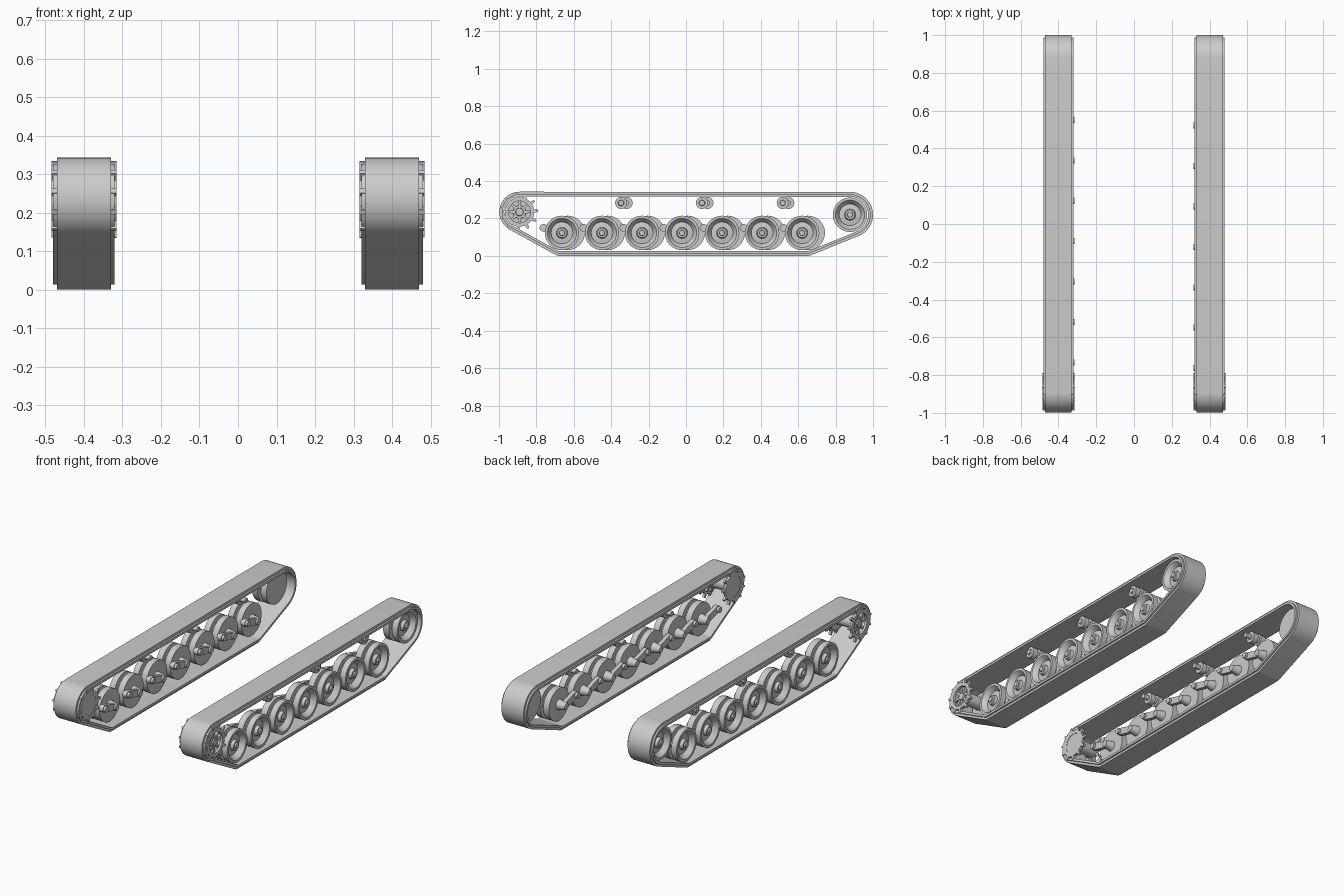
import bpy, bmesh, math
from math import sin, cos, pi, tau

cube = bpy.data.objects.get("Cube")
if cube:
    bpy.data.objects.remove(cube)

grey = bpy.data.materials.new("plain grey")
grey.use_nodes = True
colour = (0.6, 0.6, 0.6, 1)
grey.diffuse_color = colour
grey.node_tree.nodes["Principled BSDF"].inputs["Base Color"].default_value = colour


def finish(bm, name, side, y, z):
    """Turn a bmesh into an object on one track; local x points outward."""
    for v in bm.verts:
        v.co.x *= side
    bmesh.ops.remove_doubles(bm, verts=bm.verts, dist=1e-5)
    bmesh.ops.recalc_face_normals(bm, faces=bm.faces)
    mesh = bpy.data.meshes.new(name)
    bm.to_mesh(mesh)
    bm.free()
    mesh.materials.append(grey)
    ob = bpy.data.objects.new(name, mesh)
    bpy.context.collection.objects.link(ob)
    ob.location = (side * 0.4, y, z)
    bpy.ops.object.select_all(action='DESELECT')
    ob.select_set(True)
    bpy.context.view_layer.objects.active = ob
    bpy.ops.object.shade_smooth_by_angle(angle=math.radians(30))
    return ob


def loft(bm, loops, closed):
    """Skin a list of equal-length closed loops."""
    rows = [[bm.verts.new(p) for p in loop] for loop in loops]
    n = len(rows[0])
    pairs = list(zip(rows, rows[1:])) + ([(rows[-1], rows[0])] if closed else [])
    for a, b in pairs:
        for i in range(n):
            j = (i + 1) % n
            bm.faces.new((a[i], a[j], b[j], b[i]))
    if not closed:
        bm.faces.new(rows[0])
        bm.faces.new(rows[-1])


def band(name, outer, inner, x0, x1, side, y=0, z=0):
    """Closed band between two outlines in the y-z plane."""
    bm = bmesh.new()
    loft(bm, [[(x, *p) for p in line] for x, line in
              ((x0, outer), (x1, outer), (x1, inner), (x0, inner))], True)
    return finish(bm, name, side, y, z)


def circle(r, n, start=0.0):
    return [(r * cos(start + tau * i / n), r * sin(start + tau * i / n)) for i in range(n)]


def lathe(name, profile, side, y, z, n=32):
    """Turn (x, radius) points around the x axis."""
    bm = bmesh.new()
    loft(bm, [[(x, *p) for p in circle(r, n)] for x, r in profile], False)
    return finish(bm, name, side, y, z)


def belt_line(inset):
    """Taut line around the guide circles, moved inward."""
    guides = [(-0.89, 0.235, 0.108), (-0.675, 0.05, 0.05),
              (0.65, 0.05, 0.05), (0.878, 0.22, 0.122)]
    normals = []
    for (y, z, r), (y2, z2, r2) in zip(guides, guides[1:] + guides[:1]):
        dy, dz = y2 - y, z2 - z
        normals.append(math.atan2(dz, dy) - math.acos((r - r2) / math.hypot(dy, dz)))
    pts = []
    for i, (y, z, r) in enumerate(guides):
        a = normals[i - 1]
        sweep = (normals[i] - a) % tau
        steps = 20 if r > 0.1 else 6
        for k in range(steps + 1):
            t = a + sweep * k / steps
            pts.append((y + (r - inset) * cos(t), z + (r - inset) * sin(t)))
    return pts


def gear_line(teeth, root, tip):
    """Toothed outline."""
    pts = []
    for i in range(teeth):
        for f, r in ((-0.36, root), (-0.2, root), (-0.1, tip), (0.1, tip), (0.2, root), (0.36, root)):
            t = math.radians(200) + tau * (i + f) / teeth
            pts.append((r * cos(t), r * sin(t)))
    return pts


def bar(name, ends, x0, x1, side, y, z):
    """Round-ended arm between (y, z, radius) ends."""
    (ya, za, ra), (yb, zb, rb) = ends
    a = math.atan2(zb - za, yb - ya)
    line = []
    for cy, cz, r, start in ((ya, za, ra, a + pi / 2), (yb, zb, rb, a - pi / 2)):
        line += [(cy + r * cos(start + pi * k / 8), cz + r * sin(start + pi * k / 8)) for k in range(9)]
    bm = bmesh.new()
    loft(bm, [[(x, *p) for p in line] for x in (x0, x1)], False)
    return finish(bm, name, side, y, z)


# Dished double wheel: hub cap, dish, rim, groove, flat back
WHEEL = [(0.062, 0.010), (0.062, 0.014), (0.054, 0.016), (0.054, 0.026), (0.036, 0.030),
         (0.032, 0.058), (0.046, 0.066), (0.060, 0.078), (0.060, 0.092), (0.026, 0.092),
         (0.026, 0.066), (0.006, 0.066), (0.006, 0.092), (-0.030, 0.092)]
ROLLER = [(0.055, 0.008), (0.055, 0.014), (0.045, 0.016), (0.045, 0.032), (0.015, 0.032),
          (0.015, 0.02), (-0.005, 0.02), (-0.005, 0.032), (-0.035, 0.032)]

for side, label in ((1, "left"), (-1, "right")):
    shift = 0 if side > 0 else 0.03

    # Track: outer pads and wider inner carcass
    lines = [belt_line(d) for d in (0, 0.013, 0.026)]
    band(label + "_track_pads", lines[0], lines[1], -0.07, 0.07, side)
    band(label + "_track_carcass", lines[1], lines[2], -0.08, 0.08, side)

    # Road wheels with swing arms
    for i in range(7):
        y = -0.663 + 0.214 * i + shift
        lathe(f"{label}_road_wheel_{i + 1}", WHEEL, side, y, 0.123)
        lathe(f"{label}_wheel_hub_{i + 1}", [(-0.028, 0.03), (-0.045, 0.026), (-0.078, 0.018)],
              side, y, 0.123, 20)
        bar(f"{label}_swing_arm_{i + 1}", ((0, 0, 0.018), (-0.1, 0.027, 0.02)),
            -0.07, -0.048, side, y, 0.123)
        lathe(f"{label}_arm_pivot_{i + 1}", [(-0.04, 0.016), (-0.084, 0.016)],
              side, y - 0.1, 0.15, 16)

    # Return rollers with their axle stubs
    for i in range(3):
        y = -0.347 + 0.432 * i + shift
        lathe(f"{label}_return_roller_{i + 1}", ROLLER, side, y, 0.283, 24)
        lathe(f"{label}_roller_axle_{i + 1}", [(-0.03, 0.014), (-0.07, 0.014)], side, y, 0.283, 16)

    # Rear idler
    lathe(label + "_idler", WHEEL, side, 0.877, 0.22, 40)

    # Front sprocket: toothed rings, back disc, hub, spokes
    sy, sz = -0.89, 0.235
    teeth = gear_line(11, 0.078, 0.1)
    n = len(teeth)
    hole = circle(0.058, n, math.radians(200) - 0.36 * tau / 11)
    for x, part in ((0.07, "outer"), (-0.084, "inner")):
        band(f"{label}_sprocket_{part}_ring", teeth, hole, x, x + 0.014, side, sy, sz)
    lathe(label + "_sprocket_back", [(-0.082, 0.07), (-0.06, 0.07)], side, sy, sz)
    lathe(label + "_sprocket_hub", [(0.078, 0.012), (0.078, 0.02), (0.07, 0.022), (0.07, 0.034),
                                    (0.055, 0.036), (-0.07, 0.036)], side, sy, sz)
    for i in range(8):
        a = tau * i / 8
        bar(f"{label}_sprocket_spoke_{i + 1}",
            ((0.03 * cos(a), 0.03 * sin(a), 0.008), (0.062 * cos(a), 0.062 * sin(a), 0.006)),
            0.056, 0.073, side, sy, sz)
